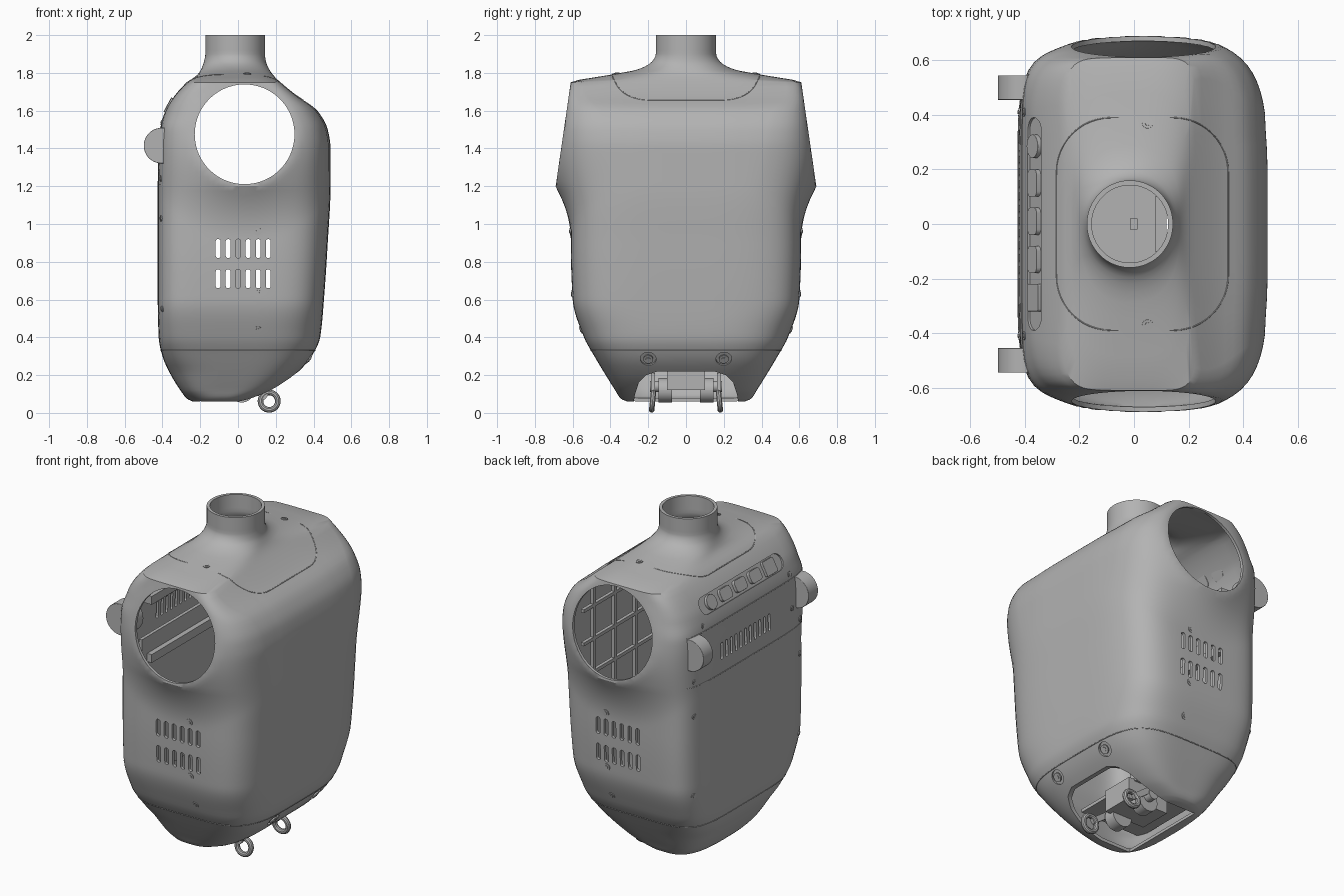
import bpy, bmesh, math
from mathutils import Vector, Matrix
from mathutils.bvhtree import BVHTree

cube = bpy.data.objects.get("Cube")
if cube:
    bpy.data.objects.remove(cube)

grey = bpy.data.materials.new("plain grey")
grey.use_nodes = True
grey.diffuse_color = (0.45, 0.45, 0.45, 1)
grey.node_tree.nodes["Principled BSDF"].inputs["Base Color"].default_value = grey.diffuse_color

X, Y, Z = Vector((1, 0, 0)), Vector((0, 1, 0)), Vector((0, 0, 1))


def finish(name, bm, bevel=0):
    """Turn a bmesh into a shaded object."""
    mesh = bpy.data.meshes.new(name)
    bm.to_mesh(mesh)
    bm.free()
    obj = bpy.data.objects.new(name, mesh)
    bpy.context.collection.objects.link(obj)
    mesh.materials.append(grey)
    if bevel:
        mod = obj.modifiers.new("bevel", "BEVEL")
        mod.width, mod.segments = bevel, 3
    smooth(obj)
    return obj


def smooth(obj):
    bpy.ops.object.select_all(action="DESELECT")
    obj.select_set(True)
    bpy.context.view_layer.objects.active = obj
    bpy.ops.object.shade_smooth_by_angle(angle=math.radians(30))


def rounded(w, h, r, steps=6):
    """Outline of a rounded rectangle."""
    pts = []
    for k, (sx, sy) in enumerate(((1, 1), (-1, 1), (-1, -1), (1, -1))):
        for i in range(steps + 1):
            a = (k + i / steps) * math.pi / 2
            pts.append((sx * (w / 2 - r) + r * math.cos(a), sy * (h / 2 - r) + r * math.sin(a)))
    return pts


def frame(origin, u, v):
    u, v = u.normalized(), v.normalized()
    m = Matrix((u, v, u.cross(v))).transposed().to_4x4()
    m.translation = Vector(origin)
    return m


def prism(bm, pts, depth, m):
    """Extrude an outline along the frame's third axis, centred on its origin."""
    low, high = ([bm.verts.new(m @ Vector((x, y, s * depth / 2))) for x, y in pts] for s in (-1, 1))
    n = len(pts)
    faces = [bm.faces.new(low[::-1]), bm.faces.new(high)]
    faces += [bm.faces.new((low[i], low[(i + 1) % n], high[(i + 1) % n], high[i])) for i in range(n)]
    bmesh.ops.recalc_face_normals(bm, faces=faces)


def disc(bm, origin, r, depth, u, v, steps=8):
    prism(bm, [p for p in rounded(2 * r, 2 * r, r * 0.999, steps)], depth, frame(origin, u, v))


def box(bm, lo, hi):
    lo, hi = Vector(lo), Vector(hi)
    m = Matrix.Translation((lo + hi) / 2) @ Matrix.Diagonal((hi - lo).to_4d())
    m[3][3] = 1
    bmesh.ops.create_cube(bm, size=1, matrix=m)


# Shell sections: height, back x, chest x, half depth, back and chest squareness
KEYS = [
    (.06, -.24, .05, .31, 3, 3), (.075, -.27, .1, .345, 3, 3), (.12, -.305, .19, .375, 4, 4),
    (.2, -.355, .3, .425, 4, 4), (.3, -.4, .39, .485, 5, 4), (.4, -.42, .435, .54, 6, 4),
    (.6, -.425, .455, .6, 7, 4.5), (.9, -.425, .475, .61, 7, 4.5), (1.2, -.425, .49, .61, 7, 4.5),
    (1.4, -.42, .49, .61, 7, 4.5), (1.5, -.412, .475, .61, 7, 4.5), (1.6, -.385, .42, .6, 6, 4.5),
    (1.68, -.335, .31, .6, 6, 5), (1.75, -.27, .225, .605, 5, 5), (1.79, -.215, .185, .4, 3, 3),
    (1.82, -.195, .165, .25, 2.3, 2.3), (1.86, -.18, .148, .18, 2, 2), (1.9, -.173, .143, .16, 2, 2),
    (2, -.173, .143, .16, 2, 2)]
HOLE = Vector((0.035, 1.475))
HOLE_R = 0.264


def slope(i, c):
    """Monotone slope of one column at one key."""
    if i in (0, len(KEYS) - 1):
        return 0 if i else (KEYS[1][c] - KEYS[0][c]) / (KEYS[1][0] - KEYS[0][0])
    a, b = ((KEYS[k + 1][c] - KEYS[k][c]) / (KEYS[k + 1][0] - KEYS[k][0]) for k in (i - 1, i))
    return 2 * a * b / (a + b) if a * b > 0 else 0


def section(z):
    i = max(k for k in range(len(KEYS) - 1) if KEYS[k][0] <= z + 1e-9)
    h = KEYS[i + 1][0] - KEYS[i][0]
    t = (z - KEYS[i][0]) / h
    out = []
    for c in range(1, 6):
        p, q = KEYS[i][c], KEYS[i + 1][c]
        blend = t * t * (3 - 2 * t)
        out.append(p + (q - p) * blend + h * t * (1 - t) * ((1 - t) * slope(i, c) - t * slope(i + 1, c)))
    return out


def ring(z, count=120):
    x0, x1, b, nl, nr = section(z)
    pts = []
    for j in range(count):
        a = 2 * math.pi * (j + 0.5) / count
        c, s = math.cos(a), math.sin(a)
        n = nr if c > 0 else nl
        r = (abs(c) ** n + abs(s) ** n) ** (-1 / n)
        x, y = (x0 + x1) / 2 + r * c * (x1 - x0) / 2, r * s * b
        # Flare towards the tilted plane of each arm opening
        d = (Vector((x, z)) - HOLE).length
        if z < 1.752 and abs(y) > 0.35 and d < 0.56:
            w = (1 - max(0, d - 0.28) / 0.28) ** 2
            plane = min(0.69, 0.69 - (z - 1.2) * 0.145)
            y += w * (math.copysign(plane, y) - y)
        pts.append(Vector((x, y, z)))
    return pts


heights = []
for a, b in zip(KEYS, KEYS[1:]):
    n = max(3, math.ceil((b[0] - a[0]) / 0.025))
    heights += [a[0] + (b[0] - a[0]) * k / n for k in range(n)]
heights.append(KEYS[-1][0])
bm = bmesh.new()
rows = [[bm.verts.new(p) for p in ring(z)] for z in heights]
for lo, hi in zip(rows, rows[1:]):
    for j in range(len(lo)):
        k = (j + 1) % len(lo)
        bm.faces.new((lo[j], lo[k], hi[k], hi[j]))
bm.faces.new(rows[0][::-1])
bm.normal_update()
tree = BVHTree.FromBMesh(bm)
shell = finish("torso_shell", bm)
wall = shell.modifiers.new("wall", "SOLIDIFY")
wall.thickness, wall.offset = 0.018, -1

# Cutters: arm openings, vents, hip opening, sockets, control tray
SLANT = Vector((0.07, 0, 0.13)).normalized()
TRAY = tree.ray_cast(Vector((-1, 0, 1.63)), X)[0]
OUT = SLANT.cross(Y)
if OUT.x > 0:
    OUT = -OUT
cut = bmesh.new()
for side in (-1, 1):
    disc(cut, (HOLE.x, side * 0.62, HOLE.y), HOLE_R, 0.5, X, Z, 20)
    hit, normal, *_ = tree.ray_cast(Vector((1, side * 0.2, 0.285)), -X)
    disc(cut, hit, 0.042, 0.024, Y, normal.cross(Y))
SLOTS = [-0.105 + 0.053 * i for i in range(6)]
for x in SLOTS:
    for z in (0.71, 0.87):
        prism(cut, rounded(0.026, 0.1, 0.012), 2, frame((x, 0, z), X, Z))
for i in range(11):
    prism(cut, rounded(0.02, 0.1, 0.009), 0.12, frame((-0.43, 0.26 - 0.045 * i, 1.34), Y, Z))
half = [(0.3, -0.1), (0.27, 0.1), (0.25, 0.16), (0.21, 0.2), (0.15, 0.22)]
prism(cut, half + [(-y, z) for y, z in half[::-1]], 0.8, frame((0.2, 0, 0), Y, Z))
prism(cut, rounded(0.78, 0.1, 0.049), 0.026, frame(TRAY, Y, SLANT))
cutter = finish("opening_cutter", cut)
cutter.hide_render = True
holes = shell.modifiers.new("openings", "BOOLEAN")
holes.object, holes.solver, holes.operation = cutter, "EXACT", "DIFFERENCE"
bpy.context.view_layer.objects.active = shell
for name in ("wall", "openings"):
    bpy.ops.object.modifier_apply(modifier=name)
bpy.data.objects.remove(cutter)
smooth(shell)

# Buttons in the tray
bm = bmesh.new()
base = TRAY - OUT * 0.008
disc(bm, base + Y * 0.285, 0.043, 0.024, Y, SLANT)
for y in (0.15, 0.01, -0.13):
    prism(bm, rounded(0.1, 0.07, 0.02), 0.026, frame(base + Y * y, Y, SLANT))
prism(bm, rounded(0.1, 0.085, 0.008), 0.022, frame(base - Y * 0.27, Y, SLANT))
finish("control_buttons", bm, 0.003)

# Back wheels
for side, label in ((-1, "front"), (1, "rear")):
    bm = bmesh.new()
    disc(bm, (-0.405, side * 0.5, 1.415), 0.094, 0.09, X, Z, 12)
    finish(label + "_back_wheel", bm, 0.012)

# Screws and socket rims, seated on the shell
bm = bmesh.new()


def screw(origin, direction, r=0.02):
    hit, normal, *_ = tree.ray_cast(Vector(origin), direction)
    u = normal.orthogonal()
    disc(bm, hit, r, 0.008, u, normal.cross(u), 4)
    disc(bm, hit, r * 0.5, 0.014, u, normal.cross(u), 3)


for side in (-1, 1):
    for z in (0.44, 0.63, 0.96):
        screw((0.105, side, z), -side * Y)
    screw((0.05, side * 0.37, 3), -Z)
    for z in (0.55, 1.03, 1.24):
        screw((-1, side * 0.5, z), X, 0.016)
    for z in (1.34, 1.54):
        screw((-1, side * 0.41, z), X, 0.016)
    screw((1, side * 0.2, 0.285), -X, 0.026)
finish("screws", bm)


# Seam lines
def seam(name, pts, closed=True):
    curve = bpy.data.curves.new(name, "CURVE")
    curve.dimensions, curve.bevel_depth, curve.bevel_resolution = "3D", 0.0025, 1
    spline = curve.splines.new("POLY")
    spline.points.add(len(pts) - 1)
    for p, co in zip(spline.points, pts):
        p.co = (*co, 1)
    spline.use_cyclic_u = closed
    obj = bpy.data.objects.new(name, curve)
    bpy.context.collection.objects.link(obj)
    curve.materials.append(grey)


seam("neck_seam", [tree.ray_cast(Vector((x + 0.03, y, 3)), -Z)[0]
                   for x, y in rounded(0.63, 0.78, 0.2, 12)])
seam("base_seam", ring(0.33))
for z in (1.21, 1.51):
    seam("back_panel_seam", [tree.ray_cast(Vector((-1, y / 20, z)), X)[0] for y in range(-11, 12)], False)

# Inner frame: chest ribs, back electronics, floor and post
bm = bmesh.new()
for y in (-0.3, -0.1, 0.1, 0.3):
    box(bm, (0.4, y - 0.01, 0.7), (0.42, y + 0.01, 1.55))
for z in (0.8, 1, 1.2, 1.4):
    box(bm, (0.4, -0.4, z), (0.42, 0.4, z + 0.02))
box(bm, (-0.38, -0.4, 0.4), (-0.36, 0.4, 1.25))
for z in (1.1, 1.45):
    box(bm, (-0.39, -0.35, z), (-0.33, 0.35, z + 0.05))
box(bm, (-0.34, -0.35, 0.24), (0.08, 0.35, 0.26))
box(bm, (-0.015, -0.02, 0.26), (0.012, 0.02, 0.95))
finish("inner_frame", bm)

# Hip joint: block, motors, links and rings
bm = bmesh.new()
box(bm, (-0.15, -0.1, 0.12), (0.12, 0.1, 0.25))
for side in (-1, 1):
    disc(bm, (0.02, side * 0.11, 0.12), 0.065, 0.07, X, Z)
    disc(bm, (0.02, side * 0.16, 0.14), 0.03, 0.06, X, Z)
    prism(bm, rounded(0.2, 0.035, 0.01), 0.02,
          frame((0.07, side * 0.175, 0.14), Vector((0.12, 0, -0.09)), Vector((0.09, 0, 0.12))))
finish("hip_joint", bm)
for side, label in ((-1, "front"), (1, "rear")):
    bpy.ops.mesh.primitive_torus_add(
        location=(0.165, side * 0.177, 0.062), rotation=(math.pi / 2 + side * 0.1, 0, 0),
        major_segments=32, minor_segments=10, major_radius=0.046, minor_radius=0.015)
    torus = bpy.context.object
    torus.name = label + "_hip_ring"
    torus.data.materials.append(grey)
    smooth(torus)
